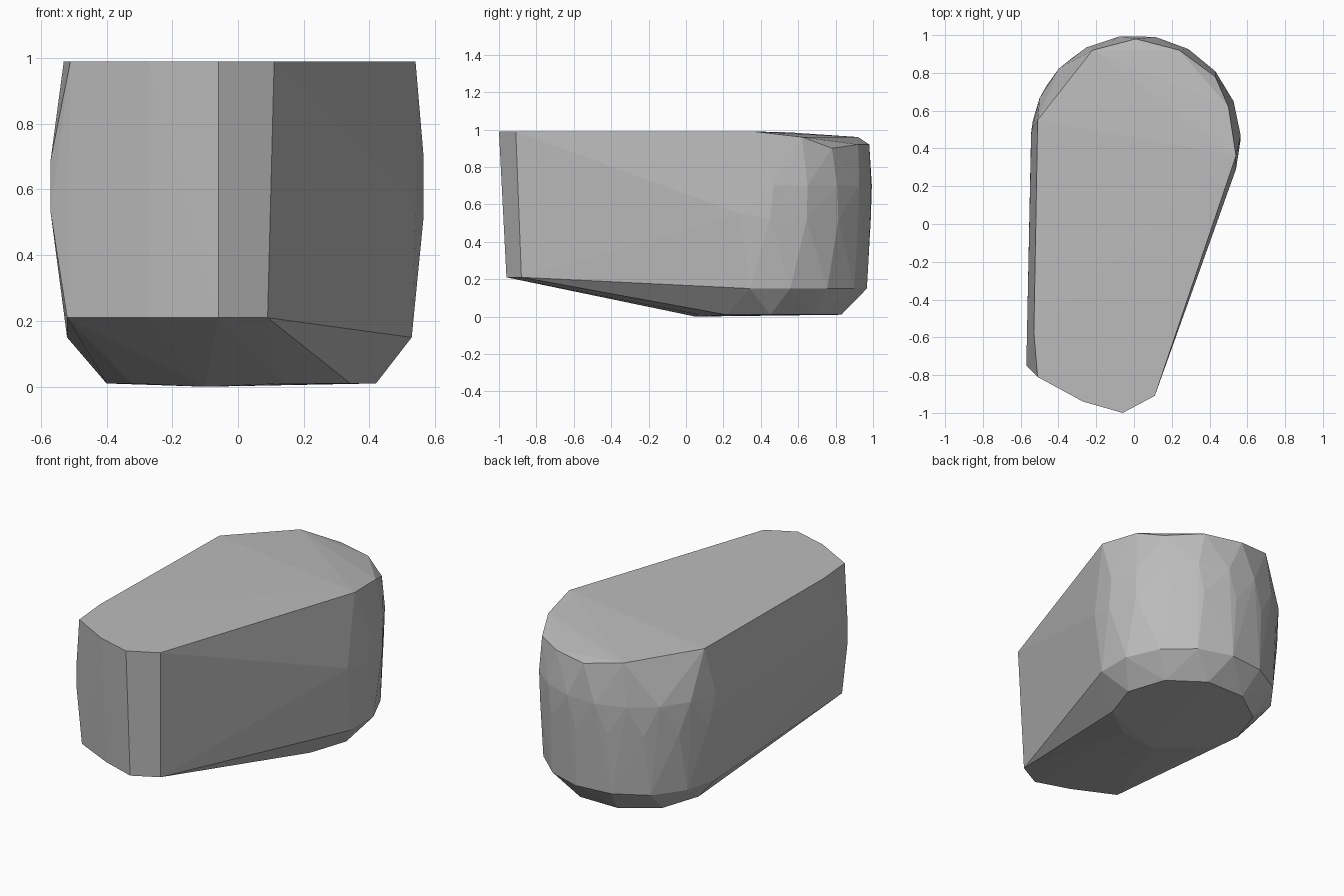
import bpy
import bmesh
from math import cos, sin, radians

cube = bpy.data.objects.get("Cube")
if cube:
    bpy.data.objects.remove(cube, do_unlink=True)


def make_material(name, color):
    mat = bpy.data.materials.new(name)
    mat.use_nodes = True
    mat.diffuse_color = color
    mat.node_tree.nodes["Principled BSDF"].inputs["Base Color"].default_value = color
    return mat


def arc(radius_x, radius_y, center_y, height, start, end, count, center_x=0.01):
    """Evenly spaced points on a level elliptical arc."""
    points = []
    for i in range(count):
        angle = radians(start + (end - start) * i / (count - 1))
        points.append((center_x + radius_x * cos(angle),
                       center_y + radius_y * sin(angle), height))
    return points


def hull_object(name, points, material):
    """Wrap a convex, flat-faceted shell around the points."""
    bm = bmesh.new()
    for point in points:
        bm.verts.new(point)
    result = bmesh.ops.convex_hull(bm, input=bm.verts[:])
    loose = {e for key in ("geom_interior", "geom_unused") for e in result[key]
             if isinstance(e, bmesh.types.BMVert)}
    bmesh.ops.delete(bm, geom=list(loose), context="VERTS")
    bmesh.ops.recalc_face_normals(bm, faces=bm.faces[:])
    mesh = bpy.data.meshes.new(name)
    bm.to_mesh(mesh)
    bm.free()
    mesh.materials.append(material)
    obj = bpy.data.objects.new(name, mesh)
    bpy.context.collection.objects.link(obj)
    return obj


# Blunt front end: upper corners, lower corners and bulging side
nose = [(-0.51, -0.81, 0.99), (-0.27, -0.94, 0.99), (-0.06, -1.0, 0.99), (0.11, -0.91, 0.99),
        (-0.52, -0.77, 0.21), (-0.27, -0.89, 0.21), (-0.06, -0.96, 0.21), (0.09, -0.88, 0.21),
        (-0.57, -0.75, 0.69), (-0.57, -0.75, 0.53), (-0.53, -0.58, 0.99)]

# Top edge sloping down around the rounded back
top_rim = [(0.54, 0.36, 0.99), (0.50, 0.62, 0.96), (0.43, 0.78, 0.90), (0.24, 0.92, 0.92),
           (0.01, 0.98, 0.92), (-0.22, 0.92, 0.96), (-0.51, 0.55, 0.985)]

# Rounded back wall, lower rim and flat foot
wall = [(0.54, 0.29, 0.55), (-0.545, 0.48, 0.6)]
wall += arc(0.555, 0.55, 0.45, 0.70, 2, 176, 10)
wall += arc(0.555, 0.54, 0.45, 0.52, 0, 170, 9)
lower_rim = arc(0.53, 0.52, 0.45, 0.15, -12, 180, 9)
foot = arc(0.41, 0.40, 0.45, 0.01, 0, 324, 10)
foot.append((-0.10, 0.05, 0.0))

grey = make_material("plain grey", (0.5, 0.5, 0.5, 1))
hull_object("tapered_block", nose + top_rim + wall + lower_rim + foot, grey)
